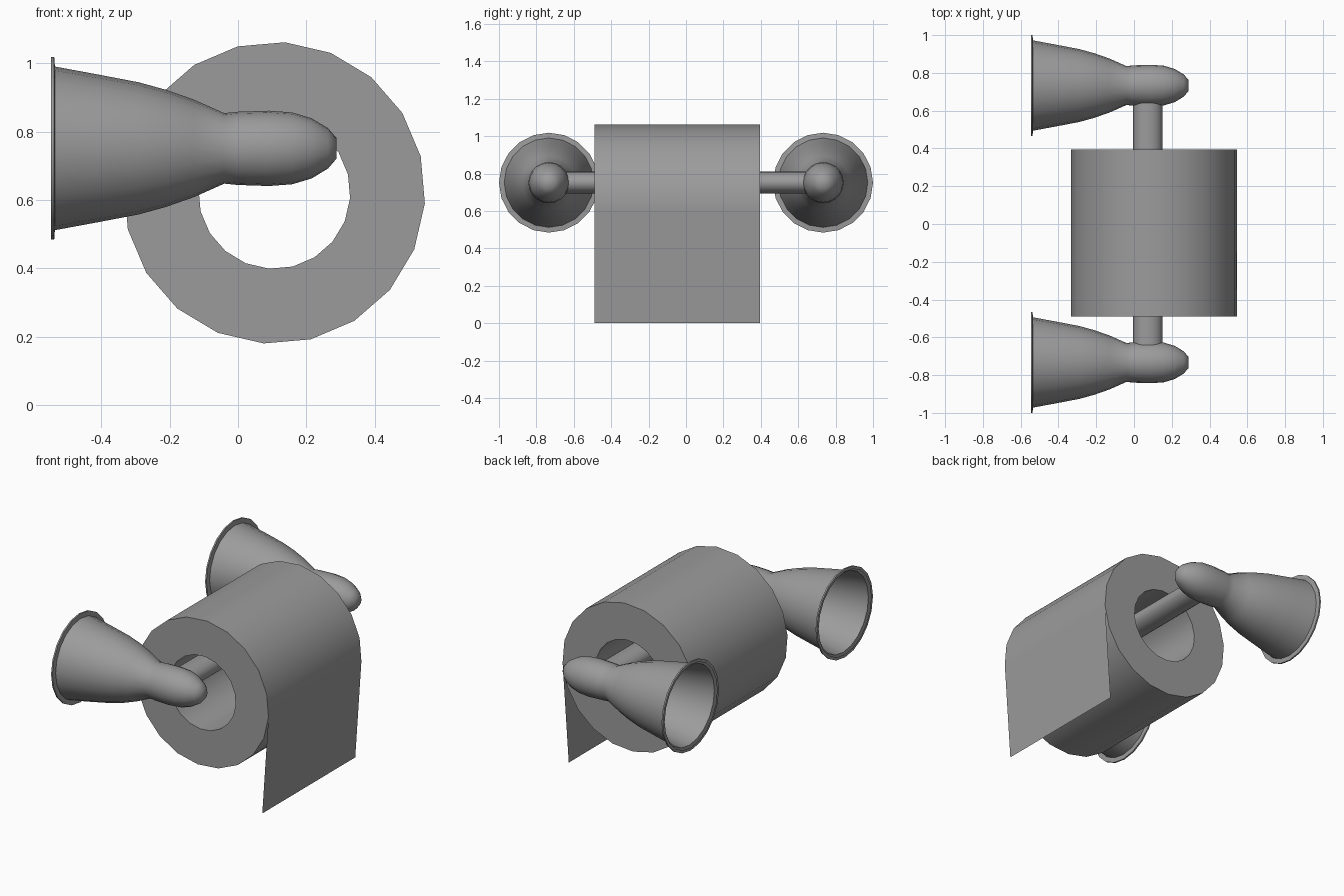
import bpy, bmesh
from math import sin, cos, pi, radians

if "Cube" in bpy.data.objects:
    bpy.data.objects.remove(bpy.data.objects["Cube"])

SIDES = 20
grey = bpy.data.materials.new("dark_grey")
grey.diffuse_color = (0.33, 0.33, 0.33, 1)
grey.use_nodes = True
grey.node_tree.nodes["Principled BSDF"].inputs["Base Color"].default_value = grey.diffuse_color


def finish(name, bm, fix_normals=True, smooth=30):
    if fix_normals:
        bmesh.ops.recalc_face_normals(bm, faces=bm.faces)
    me = bpy.data.meshes.new(name)
    bm.to_mesh(me)
    bm.free()
    me.materials.append(grey)
    ob = bpy.data.objects.new(name, me)
    bpy.context.collection.objects.link(ob)
    bpy.ops.object.select_all(action='DESELECT')
    bpy.context.view_layer.objects.active = ob
    ob.select_set(True)
    bpy.ops.object.shade_smooth_by_angle(angle=radians(smooth))
    return ob


def lathe(name, profile, place, closed=False, cap_start=False, cap_end=False,
          start=0.0, smooth=30):
    """Sweep (along, radius) points round an axis; place(along, u, v) gives the position."""
    bm = bmesh.new()
    angles = [start + 2 * pi * i / SIDES for i in range(SIDES)]
    rings = [[bm.verts.new(place(a, r * cos(t), r * sin(t))) for t in angles]
             for a, r in profile]
    pairs = list(zip(rings, rings[1:]))
    if closed:
        pairs.append((rings[-1], rings[0]))
    for p, q in pairs:
        for i in range(SIDES):
            j = (i + 1) % SIDES
            bm.faces.new((p[i], p[j], q[j], q[i]))
    if cap_start:
        bm.faces.new(rings[0])
    if cap_end:
        bm.faces.new(rings[-1])
    return finish(name, bm, smooth=smooth)


# Paper roll: hollow tube along y
RX, RZ, R_OUT, R_IN = 0.106, 0.621, 0.441, 0.222
Y0, Y1 = -0.49, 0.395
TURN = radians(-4)
lathe("paper_roll", [(Y0, R_IN), (Y0, R_OUT), (Y1, R_OUT), (Y1, R_IN)],
      lambda a, u, v: (RX + u, a, RZ + v), closed=True, start=TURN)

# Loose sheet hanging from the front of the roll
top = (RX + R_OUT * cos(TURN), RZ + R_OUT * sin(TURN))
bm = bmesh.new()
bm.faces.new([bm.verts.new(c) for c in (
    (top[0], Y0, top[1]), (0.505, Y0, 0), (0.505, Y1, 0), (top[0], Y1, top[1]))])
finish("hanging_sheet", bm, False)

# Oval bar carrying the roll
HZ, HY = 0.751, 0.733
lathe("roll_bar", [(-HY, 1), (HY, 1)],
      lambda a, u, v: (0.073 + 0.077 * u, a, HZ + 0.059 * v),
      cap_start=True, cap_end=True)

# Bell-shaped wall brackets, open at the back, with a thin lip and rounded nose
bracket = [(-0.546, 0.25), (-0.546, 0.267), (-0.537, 0.267),
           (-0.535, 0.239), (-0.41, 0.216), (-0.29, 0.193), (-0.21, 0.171),
           (-0.13, 0.143), (-0.04, 0.103), (0.0, 0.107), (0.09, 0.11),
           (0.158, 0.105), (0.215, 0.088), (0.263, 0.059), (0.288, 0.03)]
for side, y in (("front", -HY), ("back", HY)):
    lathe(side + "_bracket", bracket,
          lambda a, u, v: (a, y + u, HZ + v), cap_end=True, smooth=55)
